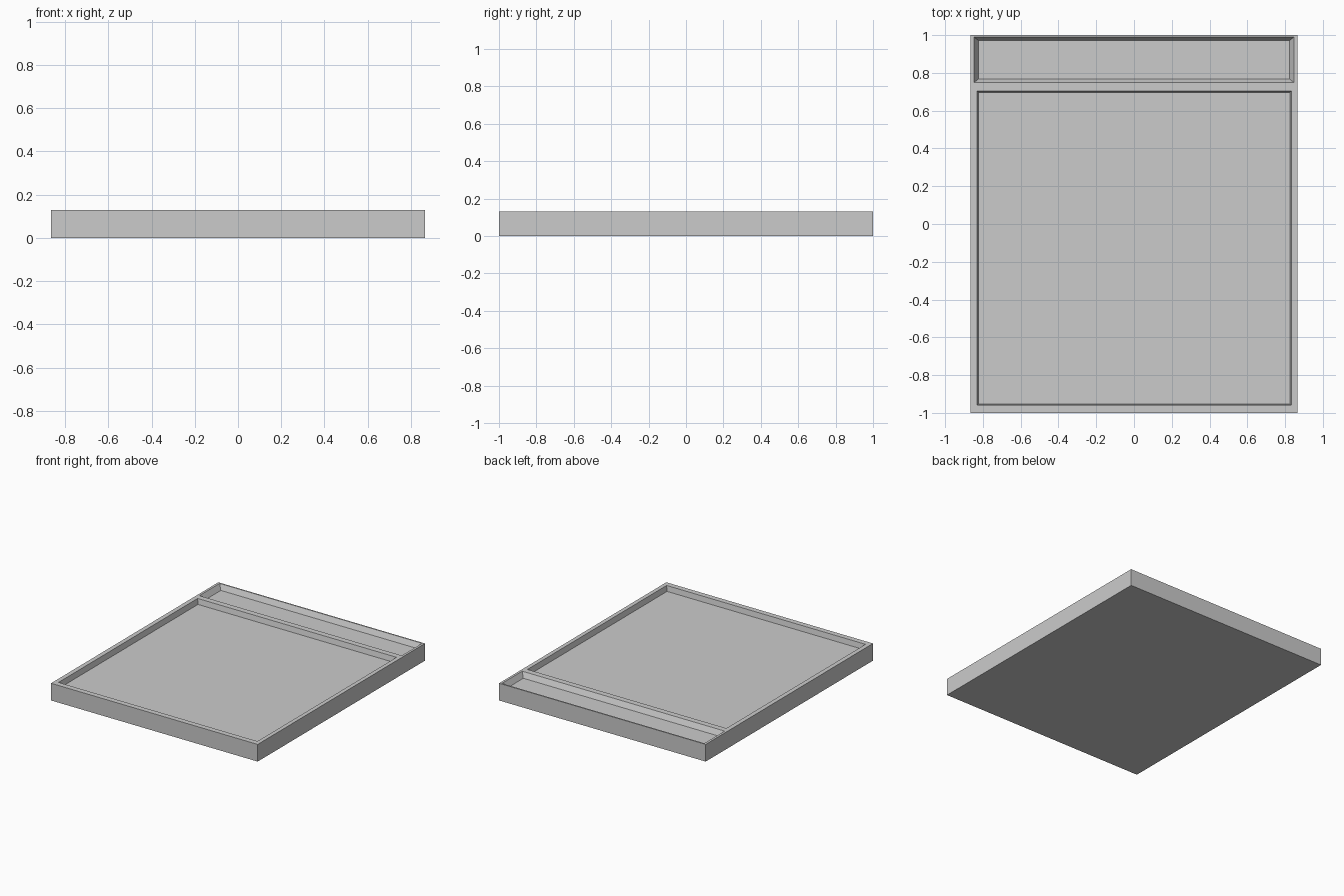
import bpy, bmesh

if "Cube" in bpy.data.objects:
    bpy.data.objects.remove(bpy.data.objects["Cube"])

TOP = 0.13


def tapered_box(name, bottom, z0, top, z1):
    """Block whose bottom and top rectangles are (x0, x1, y0, y1)."""
    bm = bmesh.new()
    rings = []
    for (x0, x1, y0, y1), z in ((bottom, z0), (top, z1)):
        rings.append([bm.verts.new((x, y, z)) for x, y in
                      ((x0, y0), (x1, y0), (x1, y1), (x0, y1))])
    lo, hi = rings
    bm.faces.new(lo[::-1])
    bm.faces.new(hi)
    for i in range(4):
        j = (i + 1) % 4
        bm.faces.new((lo[i], lo[j], hi[j], hi[i]))
    mesh = bpy.data.meshes.new(name)
    bm.to_mesh(mesh)
    bm.free()
    obj = bpy.data.objects.new(name, mesh)
    bpy.context.collection.objects.link(obj)
    return obj


def cut_recess(target, name, floor, rim, depth):
    """Sink a sloped-wall recess into the top of the target."""
    # carry the wall slope on above the surface so the rim lands exactly at TOP
    over = tuple(2 * r - f for f, r in zip(floor, rim))
    cutter = tapered_box(name, floor, TOP - depth, over, TOP + depth)
    cutter.hide_render = True
    mod = target.modifiers.new(name, 'BOOLEAN')
    mod.operation = 'DIFFERENCE'
    mod.solver = 'EXACT'
    mod.object = cutter
    bpy.context.view_layer.objects.active = target
    bpy.ops.object.modifier_apply(modifier=name)
    bpy.data.objects.remove(cutter)


# Solid slab
outline = (-0.865, 0.865, -1.0, 1.0)
slab = tapered_box("tray_body", outline, 0.0, outline, TOP)

# Large main recess with nearly upright walls
cut_recess(slab, "main_recess",
           (-0.822, 0.825, -0.952, 0.696), (-0.831, 0.834, -0.959, 0.704), 0.04)

# Narrow rear recess with sloped walls
cut_recess(slab, "rear_recess",
           (-0.824, 0.824, 0.768, 0.972), (-0.847, 0.847, 0.748, 0.99), 0.04)
